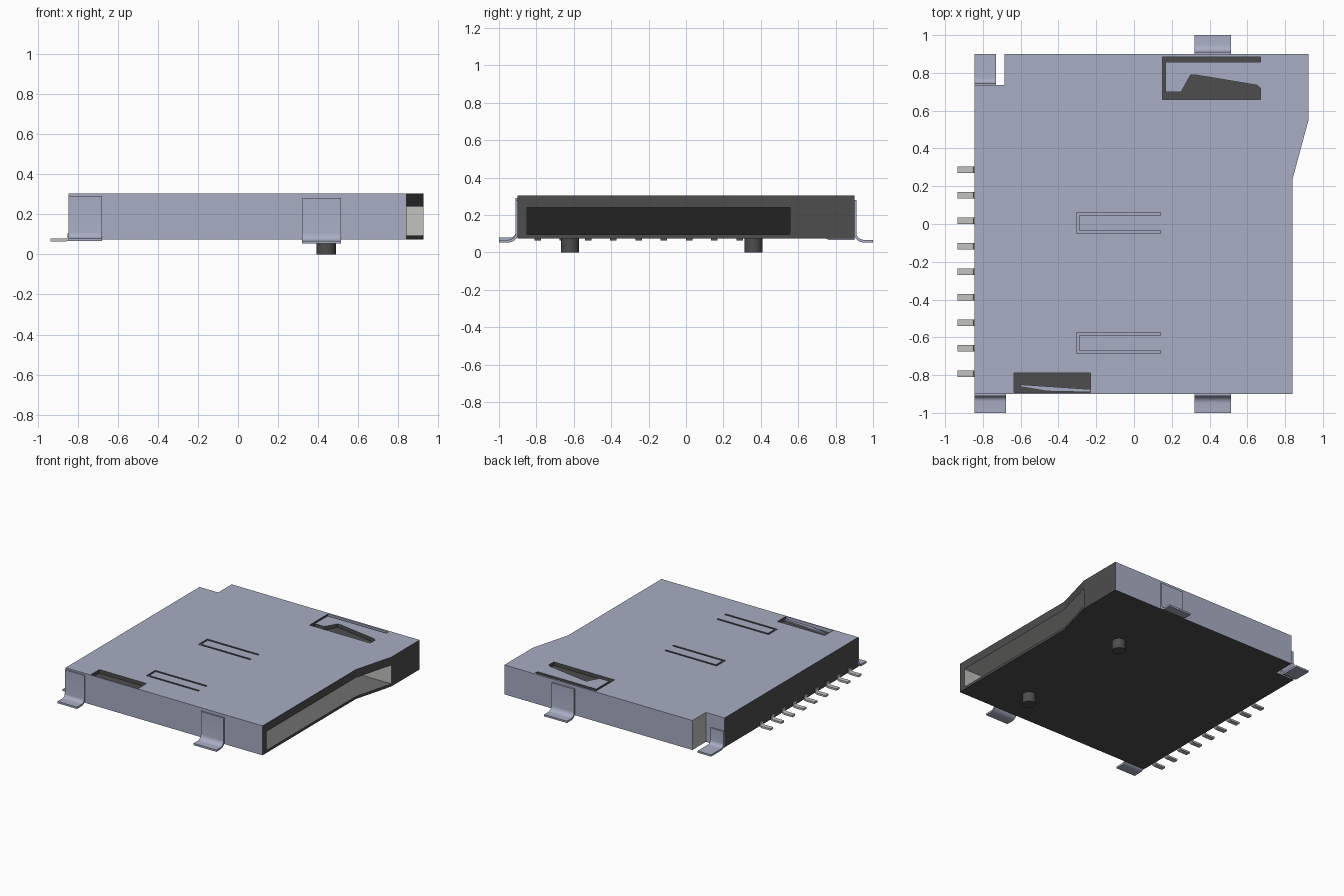
import bpy, bmesh, math
from mathutils import Vector

if "Cube" in bpy.data.objects:
    bpy.data.objects.remove(bpy.data.objects["Cube"], do_unlink=True)


def material(name, r, g, b):
    m = bpy.data.materials.new(name)
    m.use_nodes = True
    m.diffuse_color = (r, g, b, 1)
    m.node_tree.nodes["Principled BSDF"].inputs["Base Color"].default_value = (r, g, b, 1)
    return m


SHELL = material("blue grey metal", 0.39, 0.42, 0.55)
DARK = material("dark plastic", 0.075, 0.075, 0.075)
PALE = material("pale grey metal", 0.54, 0.54, 0.52)
GREY = material("mid grey", 0.16, 0.16, 0.16)
BLACK = material("black", 0.016, 0.016, 0.016)
BOTTOM, TOP = 0.075, 0.303


def add_object(name, bm, *mats):
    bmesh.ops.recalc_face_normals(bm, faces=bm.faces)
    mesh = bpy.data.meshes.new(name)
    bm.to_mesh(mesh)
    bm.free()
    for m in mats:
        mesh.materials.append(m)
    ob = bpy.data.objects.new(name, mesh)
    bpy.context.collection.objects.link(ob)
    return ob


def prism(name, outline, z0, z1, *mats):
    """Plan outline pulled up from z0 to z1."""
    bm = bmesh.new()
    base = bm.faces.new([bm.verts.new((x, y, z0)) for x, y in outline])
    top = bmesh.ops.extrude_face_region(bm, geom=[base])["geom"]
    bmesh.ops.translate(bm, vec=(0, 0, z1 - z0),
                        verts=[v for v in top if isinstance(v, bmesh.types.BMVert)])
    return add_object(name, bm, *mats)


def rect(x0, x1, y0, y1):
    return [(x0, y0), (x1, y0), (x1, y1), (x0, y1)]


def activate(ob):
    bpy.ops.object.select_all(action="DESELECT")
    ob.select_set(True)
    bpy.context.view_layer.objects.active = ob


def cut(ob, outline, z0, z1):
    cutter = prism("cutter", outline, z0, z1)
    cutter.hide_render = True
    mod = ob.modifiers.new("cut", "BOOLEAN")
    mod.operation, mod.solver, mod.object = "DIFFERENCE", "EXACT", cutter
    activate(ob)
    bpy.ops.object.modifier_apply(modifier=mod.name)
    bpy.data.objects.remove(cutter, do_unlink=True)


def bent_strip(name, origin, out, width, top, foot, reach, thick, radius, mat):
    """Sheet strip dropping down a wall, then bending outward into a foot."""
    out = Vector(out)
    side = Vector((-out.y, out.x, 0)) * width / 2
    path = [(0, top)]
    for i in range(7):
        a = math.pi / 2 * i / 6
        path.append((radius * (1 - math.cos(a)), foot + radius * (1 - math.sin(a))))
    path.append((reach, foot))
    bm = bmesh.new()
    rows = []
    for d, z in path:
        p = Vector((origin[0], origin[1], z)) + out * d
        rows.append((bm.verts.new(p - side), bm.verts.new(p + side)))
    for a, b in zip(rows, rows[1:]):
        bm.faces.new((a[0], a[1], b[1], b[0]))
    ob = add_object(name, bm, mat)
    mod = ob.modifiers.new("thickness", "SOLIDIFY")
    mod.thickness, mod.offset = thick, 0
    activate(ob)
    bpy.ops.object.modifier_apply(modifier=mod.name)
    bpy.ops.object.shade_smooth_by_angle()
    return ob


# Housing with the stepped entry edge and the notched rear corner
housing = prism("housing", [
    (-0.845, -0.9), (0.84, -0.9), (0.84, 0.24), (0.925, 0.555),
    (0.925, 0.9), (-0.685, 0.9), (-0.685, 0.735), (-0.845, 0.735),
], BOTTOM, TOP, SHELL, DARK, PALE, GREY, BLACK)

# Card slot
cut(housing, rect(-0.7, 1.1, -0.85, 0.555), 0.095, 0.24)

# Spring windows in the lid
WINDOW = 0.275
cut(housing, rect(-0.635, -0.23, -0.893, -0.79), WINDOW, 0.4)
cut(housing, [
    (0.15, 0.66), (0.67, 0.66), (0.67, 0.72), (0.65, 0.735), (0.32, 0.79),
    (0.3, 0.79), (0.25, 0.7), (0.167, 0.7), (0.167, 0.858), (0.67, 0.858),
    (0.67, 0.885), (0.15, 0.885),
], WINDOW, 0.4)

# U-shaped spring grooves
for y in (0.005, -0.63):
    u = [(0.14, 0.055), (-0.305, 0.055), (-0.305, -0.055), (0.14, -0.055),
         (0.14, -0.04), (-0.29, -0.04), (-0.29, 0.04), (0.14, 0.04)]
    cut(housing, [(px, py + y) for px, py in u], 0.293, 0.4)


def housing_colour(c, n):
    inside = c.z < 0.2
    if n.z > 0.9:
        return 0 if c.z > 0.285 else (3 if inside else 1)
    if n.z < -0.9:
        return 2 if c.z > 0.2 else 1
    if abs(n.y) > 0.9:
        if abs(c.y) > 0.88 or (c.x < -0.7 and c.y > 0.7):
            return 0
        return 2 if inside else 1
    if n.x < -0.9 and c.y > 0.73 and c.x < -0.6:
        return 2
    if n.x > 0.9 and c.x < -0.6 and inside:
        return 4
    return 1


for f in housing.data.polygons:
    f.material_index = housing_colour(f.center, f.normal)

# Spring finger lying in the front window
prism("window_spring", [(-0.6, -0.85), (-0.6, -0.862), (-0.46, -0.885),
                        (-0.23, -0.89), (-0.23, -0.875)], WINDOW, 0.284, SHELL)

# Solder feet
bent_strip("front_foot", (0.417, -0.904), (0, -1, 0), 0.195, 0.28, 0.06, 0.096, 0.014, 0.045, SHELL)
bent_strip("back_foot", (0.417, 0.904), (0, 1, 0), 0.195, 0.28, 0.06, 0.096, 0.014, 0.045, SHELL)
bent_strip("front_corner_foot", (-0.762, -0.904), (0, -1, 0), 0.167, 0.29, 0.073, 0.096, 0.014, 0.035, SHELL)
bent_strip("back_corner_foot", (-0.787, 0.738), (0, 1, 0), 0.115, 0.2, 0.073, 0.162, 0.014, 0.035, SHELL)

# Row of contact pins
for i in range(9):
    bent_strip("contact_pin_%d" % (i + 1), (-0.843, 0.287 - 0.135 * i), (-1, 0, 0),
               0.035, 0.105, 0.071, 0.092, 0.014, 0.02, PALE)

# Locating pegs
for name, y in (("front_peg", -0.62), ("back_peg", 0.36)):
    ring = [(0.44 + 0.048 * math.cos(math.tau * k / 32),
             y + 0.048 * math.sin(math.tau * k / 32)) for k in range(32)]
    prism(name, ring, 0, 0.08, DARK)
    activate(bpy.data.objects[name])
    bpy.ops.object.shade_smooth_by_angle()
